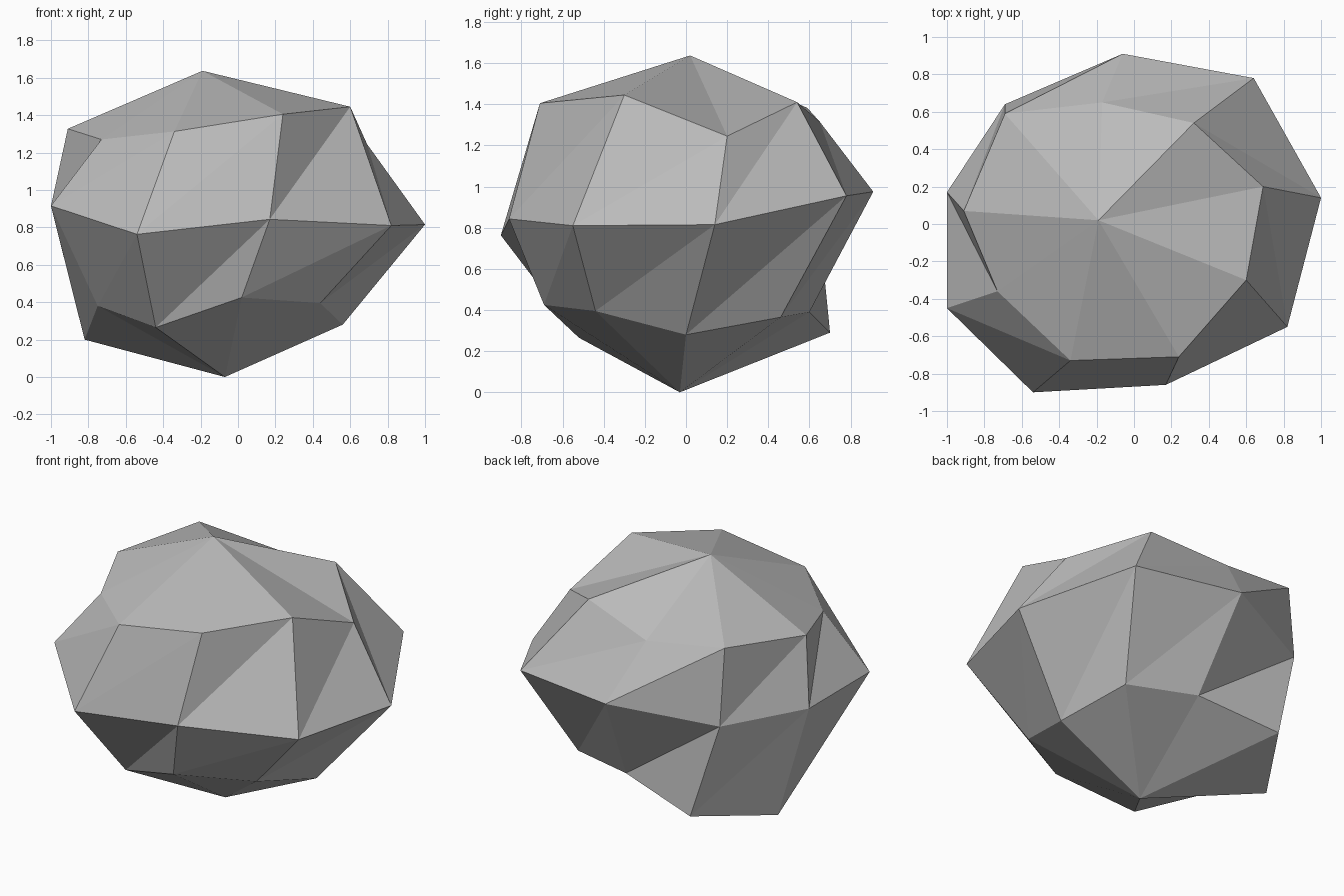
import bpy
import bmesh

if "Cube" in bpy.data.objects:
    bpy.data.objects.remove(bpy.data.objects["Cube"])

# Stone material
stone = bpy.data.materials.new("stone_grey")
stone.diffuse_color = (0.5, 0.5, 0.5, 1)
stone.use_nodes = True
stone.node_tree.nodes["Principled BSDF"].inputs["Base Color"].default_value = stone.diffuse_color

# Irregular nine-sided rings, counter-clockwise from the right, bottom to top
N = 9
RINGS = [
    # lower ring
    [(.56, 0, .28), (.45, .46, .365), (.01, .60, .39), (-.52, .70, .29), (-.82, .23, .20),
     (-.75, -.25, .38), (-.44, -.52, .265), (.02, -.69, .425), (.44, -.44, .395)],
    # widest ring
    [(1, .14, .815), (.64, .78, .955), (-.06, .91, .975), (-.69, .64, .893), (-1, .17, .914),
     (-1, -.45, .915), (-.54, -.90, .763), (.17, -.86, .843), (.82, -.55, .81)],
    # upper ring
    [(.69, .20, 1.245), (.32, .54, 1.41), (-.17, .65, 1.315), (-.69, .59, 1.382), (-.91, .07, 1.327),
     (-.73, -.36, 1.27), (-.34, -.73, 1.313), (.24, -.71, 1.405), (.60, -.30, 1.445)],
]

bm = bmesh.new()
bottom = bm.verts.new((-.07, -.03, 0))
top = bm.verts.new((-.19, .02, 1.637))
rings = [[bm.verts.new(p) for p in ring] for ring in RINGS]

# Triangulated bands between neighbouring rings, and a fan at each end
for i in range(N):
    j = (i + 1) % N
    for low, high in zip(rings, rings[1:]):
        bm.faces.new((low[i], low[j], high[j]))
        bm.faces.new((low[i], high[j], high[i]))
    bm.faces.new((bottom, rings[0][j], rings[0][i]))
    bm.faces.new((top, rings[-1][i], rings[-1][j]))
bmesh.ops.recalc_face_normals(bm, faces=bm.faces)

# Boulder object, flat shaded
mesh = bpy.data.meshes.new("boulder")
bm.to_mesh(mesh)
bm.free()
mesh.materials.append(stone)
boulder = bpy.data.objects.new("boulder", mesh)
bpy.context.collection.objects.link(boulder)
